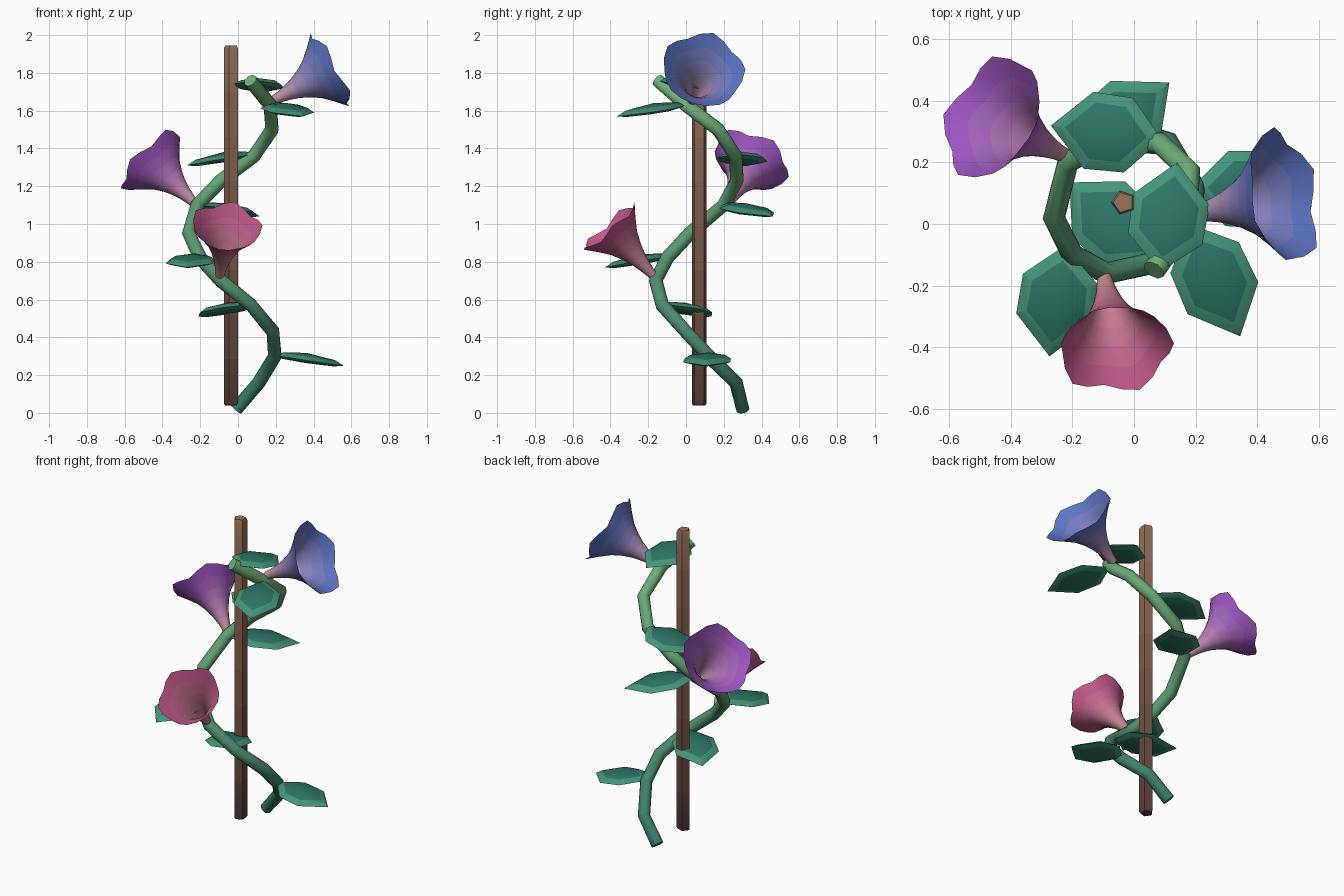
import bpy, bmesh, math
from mathutils import Vector

if "Cube" in bpy.data.objects:
    bpy.data.objects.remove(bpy.data.objects["Cube"])


def material(name, rgb):
    m = bpy.data.materials.new(name)
    m.diffuse_color = (*rgb, 1)
    m.use_nodes = True
    m.node_tree.nodes["Principled BSDF"].inputs["Base Color"].default_value = m.diffuse_color
    return m


def blend(a, b, t):
    return [p + (q - p) * t for p, q in zip(a, b)]


def finish(name, bm, mats, angle):
    bmesh.ops.recalc_face_normals(bm, faces=bm.faces)
    mesh = bpy.data.meshes.new(name)
    bm.to_mesh(mesh)
    bm.free()
    for m in mats:
        mesh.materials.append(m)
    ob = bpy.data.objects.new(name, mesh)
    bpy.context.collection.objects.link(ob)
    bpy.ops.object.select_all(action='DESELECT')
    ob.select_set(True)
    bpy.context.view_layer.objects.active = ob
    bpy.ops.object.shade_smooth_by_angle(angle=math.radians(angle))
    return ob


def loft(name, rings, start, end, caps=True, angle=50):
    """Skin a list of rings, fading from the start to the end colour."""
    bm = bmesh.new()
    rows = [[bm.verts.new(p) for p in ring] for ring in rings]
    bands = len(rows) - 1
    for i in range(bands):
        n = len(rows[i])
        for j in range(n):
            k = (j + 1) % n
            f = bm.faces.new((rows[i][j], rows[i][k], rows[i + 1][k], rows[i + 1][j]))
            f.material_index = i
    if caps:
        bm.faces.new(rows[0])
        bm.faces.new(rows[-1]).material_index = bands - 1
    mats = [material(f"{name}_tone_{i}", blend(start, end, (i + .5) / bands)) for i in range(bands)]
    return finish(name, bm, mats, angle)


def circle(center, axis, radius, sides, lobes=0.0, wave=0.0, phase=0.0):
    q = Vector(axis).to_track_quat('Z', 'Y')
    ring = []
    for i in range(sides):
        a = 2 * math.pi * i / sides + phase
        r = radius * (1 + lobes * math.cos(5 * a))
        ring.append(Vector(center) + q @ Vector((r * math.cos(a), r * math.sin(a), wave * math.cos(5 * a))))
    return ring


# Five-sided wooden pole, darker towards the foot
pole = [(0.04, .034)] + [(0.05 + 1.88 * i / 8, .041) for i in range(9)] + [(1.945, .034)]
loft("pole", [[(-.034 + r * math.cos(math.pi + a * math.tau / 5),
                .07 + r * math.sin(math.pi + a * math.tau / 5), z) for a in range(5)] for z, r in pole],
     (.06, .03, .028), (.34, .18, .11), angle=30)

# Vine winding around the pole
path = [Vector(p) for p in (
    (-.01, .30, .02), (.11, .265, .16), (.195, .12, .30), (.185, 0, .43), (.07, -.125, .57),
    (-.09, -.16, .70), (-.20, -.10, .82), (-.26, .02, .95), (-.215, .20, 1.10),
    (-.09, .27, 1.23), (.085, .262, 1.36), (.18, .17, 1.50), (.17, 0, 1.63), (.065, -.15, 1.76))]
rings = []
for i, p in enumerate(path):
    before, after = path[max(i - 1, 0)], path[min(i + 1, len(path) - 1)]
    tangent = (p - before).normalized() + (after - p).normalized()
    rings.append(circle(p, tangent, .037, 8))
loft("vine", rings, (.035, .19, .14), (.17, .45, .19))

# Leaves: six-cornered lens with a pale rim and a darker domed centre
leaf_mats = [material("leaf_rim", (.06, .30, .20)), material("leaf_centre", (.025, .18, .13))]
outline = [(0, 0), (.30, -.122), (.66, -.126), (1, 0), (.66, .126), (.30, .122)]


def leaf(name, base, tip):
    base, tip = Vector(base), Vector(tip)
    x = tip - base
    y = Vector((0, 0, 1)).cross(x).normalized()
    z = x.normalized().cross(y)
    bm = bmesh.new()

    def ring(scale, height):
        return [bm.verts.new(base + x * (.48 + (u - .48) * scale) + y * v * scale + z * height)
                for u, v in outline]

    rim = ring(1, 0)
    for inset, middle in ((.022, .038), (-.012, -.016)):
        inner = ring(.74, inset)
        centre = bm.verts.new(base + x * .45 + z * middle)
        for i in range(6):
            j = (i + 1) % 6
            bm.faces.new((rim[i], rim[j], inner[j], inner[i]))
            bm.faces.new((inner[i], inner[j], centre)).material_index = 1
    finish(name, bm, leaf_mats, 25)


leaves = [((.19, .12, .305), (.56, .105, .25)), ((.07, -.125, .575), (-.21, .135, .51)),
          ((-.225, -.07, .83), (-.275, -.43, .77)), ((-.21, .19, 1.10), (.115, .46, 1.04)),
          ((.09, .275, 1.37), (-.27, .32, 1.31)), ((.18, .0, 1.63), (.345, -.365, 1.57)),
          ((.085, -.155, 1.76), (.14, .20, 1.70))]
for n, (b, t) in enumerate(leaves, 1):
    leaf(f"leaf_{n}", b, t)

# Trumpet flowers: distance along the axis and share of the rim radius
profile = [(0, .11), (.12, .13), (.26, .18), (.40, .25), (.55, .36), (.70, .51), (.85, .73), (1, .98)]


def flower(name, base, mouth, radius, colour):
    base, axis = Vector(base), Vector(mouth) - Vector(base)
    rings = [circle(base + axis * t, axis, radius * r, 20, .05 * t ** 3, .015 * t ** 3, .3) for t, r in profile]
    loft(name, rings, (.55, .30, .30), colour, caps=False)


flower("pink_flower", (-.10, -.15, .70), (-.06, -.405, .985), .185, (.55, .085, .25))
flower("purple_flower", (-.22, .22, 1.10), (-.46, .345, 1.335), .21, (.34, .08, .58))
flower("blue_flower", (.18, .03, 1.65), (.485, .09, 1.815), .22, (.08, .17, .60))
